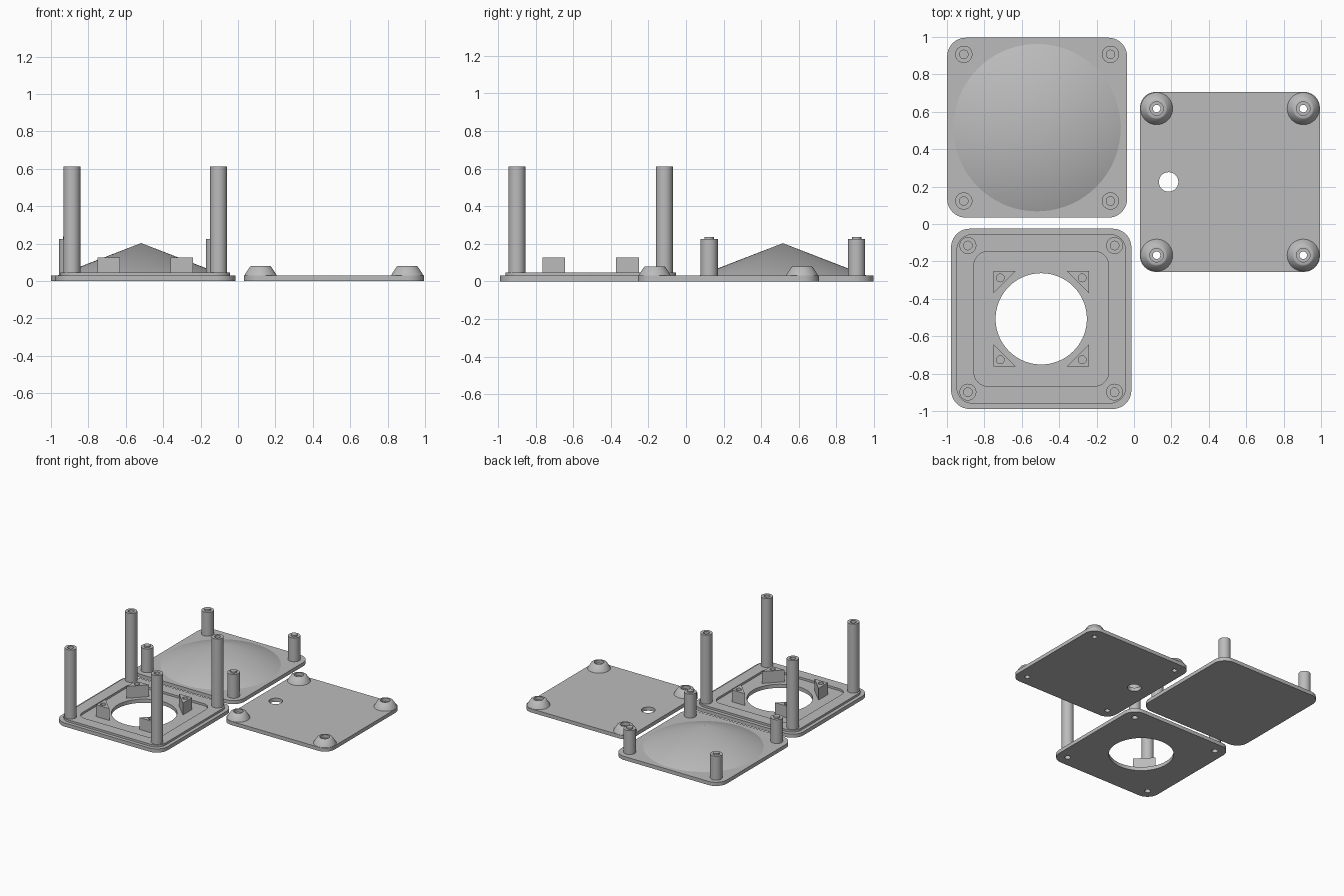
import bpy, bmesh, math
from mathutils import Vector

if "Cube" in bpy.data.objects:
    bpy.data.objects.remove(bpy.data.objects["Cube"])

grey = bpy.data.materials.new("plain_grey")
grey.diffuse_color = (0.5, 0.5, 0.5, 1)
grey.use_nodes = True
grey.node_tree.nodes["Principled BSDF"].inputs["Base Color"].default_value = grey.diffuse_color


def finish(ob, smooth=True):
    ob.data.materials.clear()
    ob.data.materials.append(grey)
    bpy.ops.object.select_all(action='DESELECT')
    ob.select_set(True)
    bpy.context.view_layer.objects.active = ob
    if smooth:
        bpy.ops.object.shade_smooth_by_angle(angle=math.radians(32))
    return ob


def circle(cx, cy, r, n=40):
    return [(cx + r * math.cos(2 * math.pi * i / n), cy + r * math.sin(2 * math.pi * i / n)) for i in range(n)]


def rounded_square(cx, cy, half, r, n=10):
    pts = []
    for q, (sx, sy) in enumerate([(1, 1), (-1, 1), (-1, -1), (1, -1)]):
        for i in range(n + 1):
            a = math.pi / 2 * (q + i / n)
            pts.append((cx + sx * (half - r) + r * math.cos(a), cy + sy * (half - r) + r * math.sin(a)))
    return pts


def slab(name, loops, z0, z1):
    """Extrude an outline; further loops become holes."""
    cu = bpy.data.curves.new(name, 'CURVE')
    cu.dimensions, cu.fill_mode = '2D', 'BOTH'
    cu.extrude = (z1 - z0) / 2
    for pts in loops:
        sp = cu.splines.new('POLY')
        sp.points.add(len(pts) - 1)
        for p, (x, y) in zip(sp.points, pts):
            p.co = (x, y, 0, 1)
        sp.use_cyclic_u = True
    tmp = bpy.data.objects.new(name + "_outline", cu)
    bpy.context.collection.objects.link(tmp)
    dg = bpy.context.evaluated_depsgraph_get()
    me = bpy.data.meshes.new_from_object(tmp.evaluated_get(dg))
    bpy.data.objects.remove(tmp)
    bm = bmesh.new()
    bm.from_mesh(me)
    bmesh.ops.remove_doubles(bm, verts=bm.verts, dist=1e-5)
    bmesh.ops.translate(bm, verts=bm.verts, vec=Vector((0, 0, (z0 + z1) / 2)))
    bmesh.ops.recalc_face_normals(bm, faces=bm.faces)
    bm.to_mesh(me)
    bm.free()
    ob = bpy.data.objects.new(name, me)
    bpy.context.collection.objects.link(ob)
    return finish(ob)


def lathe(name, profile, cx, cy, n=40, closed=False):
    """Spin an (r, z) profile about a vertical axis."""
    bm = bmesh.new()
    vs = [bm.verts.new((r, 0, z)) for r, z in profile]
    es = [bm.edges.new(p) for p in zip(vs, vs[1:])]
    if closed:
        es.append(bm.edges.new((vs[-1], vs[0])))
    bmesh.ops.spin(bm, geom=vs + es, cent=(0, 0, 0), axis=(0, 0, 1), angle=2 * math.pi, steps=n)
    bmesh.ops.remove_doubles(bm, verts=bm.verts, dist=1e-5)
    bmesh.ops.recalc_face_normals(bm, faces=bm.faces)
    me = bpy.data.meshes.new(name)
    bm.to_mesh(me)
    bm.free()
    ob = bpy.data.objects.new(name, me)
    ob.location = (cx, cy, 0)
    bpy.context.collection.objects.link(ob)
    return finish(ob)


SIGNS = [(-1, -1), (1, -1), (-1, 1), (1, 1)]


def corners(cx, cy, d=0.392):
    return [(cx + sx * d, cy + sy * d) for sx, sy in SIGNS]


# Cone plate with four pegs
ax, ay = -0.518, 0.515
slab("cone_plate", [rounded_square(ax, ay, 0.481, 0.1)], 0, 0.03)
lathe("shallow_cone", [(0.45, 0.029), (0, 0.203)], ax, ay, 72)
for x, y in corners(ax, ay):
    lathe("peg", [(0.046, 0.02), (0.046, 0.225), (0.025, 0.225), (0.025, 0.237), (0, 0.237)], x, y)

# Frame plate: base, raised rim, tall posts, bracket wedges
bx, by = -0.496, -0.507
drill = [circle(x, y, 0.023) for x, y in corners(bx, by)]
slab("frame_plate", [rounded_square(bx, by, 0.482, 0.1), circle(bx, by, 0.244, 72)] + drill, 0, 0.03)
slab("raised_rim", [rounded_square(bx, by, 0.453, 0.085), rounded_square(bx, by, 0.36, 0.075)] + drill, 0.03, 0.047)
for x, y in corners(bx, by):
    lathe("tall_post", [(0, 0.2), (0.023, 0.2), (0.023, 0.03), (0.045, 0.03), (0.045, 0.612),
                        (0.023, 0.612), (0.023, 0.4), (0, 0.4)], x, y)
for sx, sy in SIGNS:
    px, py = bx + sx * 0.256, by + sy * 0.256
    tri = [(px, py), (px - sx * 0.12, py), (px, py - sy * 0.12)]
    slab("bracket_wedge", [tri, circle(px - sx * 0.037, py - sy * 0.037, 0.021, 24)], 0.03, 0.127)

# Cover plate with a cable hole and drilled feet
cx, cy = 0.513, 0.225
drill = [circle(x, y, 0.02) for x, y in corners(cx, cy)]
slab("cover_plate", [rounded_square(cx, cy, 0.481, 0.085), circle(0.185, 0.225, 0.052)] + drill, 0, 0.03)
for x, y in corners(cx, cy):
    lathe("foot", [(0.02, 0.03), (0.086, 0.03), (0.079, 0.043), (0.057, 0.076), (0.05, 0.08),
                   (0.036, 0.08), (0.036, 0.055), (0.02, 0.055)], x, y, closed=True)
